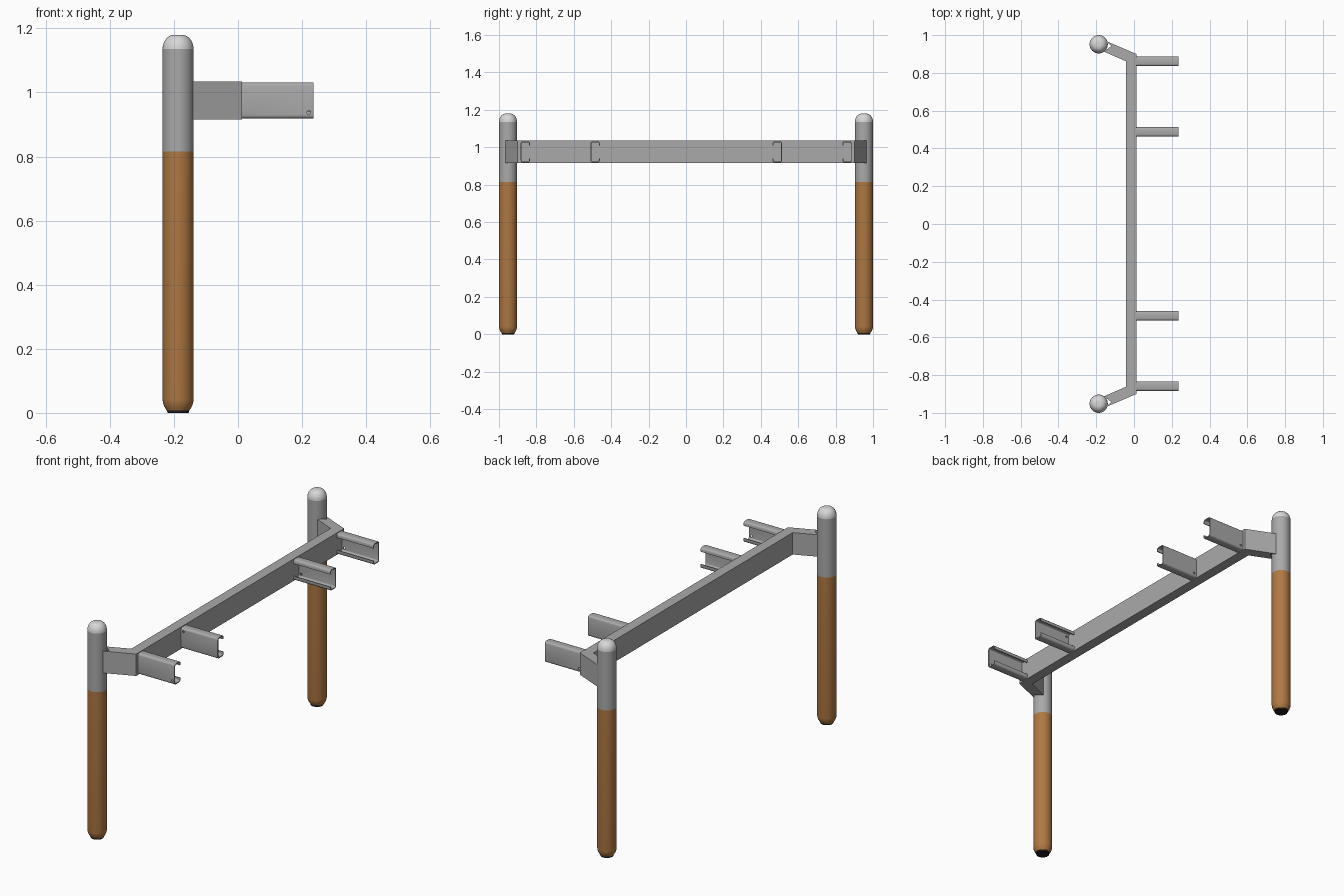
import bpy, bmesh, math
from mathutils import Matrix

if "Cube" in bpy.data.objects:
    bpy.data.objects.remove(bpy.data.objects["Cube"])


def material(name, rgb):
    m = bpy.data.materials.new(name)
    m.diffuse_color = (*rgb, 1)
    m.use_nodes = True
    m.node_tree.nodes["Principled BSDF"].inputs["Base Color"].default_value = m.diffuse_color
    return m


STEEL = material("steel grey", (0.40, 0.40, 0.40))
CAP = material("light grey", (0.68, 0.68, 0.68))
WOOD = material("wood brown", (0.43, 0.19, 0.055))
RUBBER = material("black rubber", (0.012, 0.012, 0.012))


def finish(name, bm, mat, smooth=None):
    bmesh.ops.recalc_face_normals(bm, faces=bm.faces)
    me = bpy.data.meshes.new(name)
    bm.to_mesh(me)
    bm.free()
    me.materials.append(mat)
    ob = bpy.data.objects.new(name, me)
    bpy.context.collection.objects.link(ob)
    if smooth:
        bpy.ops.object.select_all(action='DESELECT')
        ob.select_set(True)
        bpy.context.view_layer.objects.active = ob
        bpy.ops.object.shade_smooth_by_angle(angle=math.radians(smooth))
    return ob


def lathe(name, profile, x, y, mat, n=32):
    """Closed solid of revolution from (radius, z) pairs, bottom to top."""
    bm = bmesh.new()
    rings = [[bm.verts.new((x + r * math.cos(2 * math.pi * i / n),
                            y + r * math.sin(2 * math.pi * i / n), z))
              for i in range(n)] for r, z in profile]
    for a, b in zip(rings, rings[1:]):
        for i in range(n):
            j = (i + 1) % n
            bm.faces.new((a[i], a[j], b[j], b[i]))
    bm.faces.new(rings[0])
    bm.faces.new(rings[-1])
    return finish(name, bm, mat, 40)


def extrude(name, outline, offset, mat, smooth=None):
    """Prism from a list of 3D outline points pushed along an offset."""
    bm = bmesh.new()
    face = bm.faces.new([bm.verts.new(p) for p in outline])
    new = bmesh.ops.extrude_face_region(bm, geom=[face])["geom"]
    bmesh.ops.translate(bm, vec=offset,
                        verts=[v for v in new if isinstance(v, bmesh.types.BMVert)])
    return finish(name, bm, mat, smooth)


R, PX, PY = 0.0485, -0.187, 0.9515
Z0, Z1 = 0.915, 1.035
X0, X1 = -0.043, 0.013

for s, side in ((-1, "front"), (1, "back")):
    # post: rubber foot, wooden leg, steel sleeve, rounded cap
    y = s * PY
    lathe(side + "_foot", [(0.033, 0), (0.035, 0.012)], PX, y, RUBBER)
    lathe(side + "_wood_post", [(0.036, 0.008), (0.043, 0.02), (0.047, 0.031),
                                (R, 0.042), (R, 0.815)], PX, y, WOOD)
    lathe(side + "_steel_sleeve", [(R, 0.815), (R, 1.135)], PX, y, STEEL)
    dome = [(0.012 + 0.0365 * math.cos(a), 1.135 + 0.045 * math.sin(a))
            for a in (math.radians(11.25 * k) for k in range(9))]
    lathe(side + "_post_cap", dome, PX, y, CAP)

    # angled arm, mitred to the rail and notched around the post
    arm = [(X1, 0.90), (-0.142, 0.966), (-0.121, 0.942), (-0.158, 0.912), (X0, 0.862)]
    extrude(side + "_arm", [(px, s * py, Z0) for px, py in arm], (0, 0, Z1 - Z0), STEEL)

# main cross rail with mitred ends
rail = [(X1, -0.90), (X1, 0.90), (X0, 0.862), (X0, -0.862)]
extrude("cross_rail", [(x, y, Z0) for x, y in rail], (0, 0, Z1 - Z0), STEEL)


def channel_outline(w, h, lip, t, r):
    """Lipped C section; web at u = 0, opening towards +u, centred on v = 0."""
    def arc(cu, cv, rad, a0):
        return [(cu + rad * math.cos(math.radians(a0 + d)),
                 cv + rad * math.sin(math.radians(a0 + d))) for d in (0, 30, 60, 90)]
    k = h / 2 - r
    outer = [(w, h / 2 - lip)] + arc(w - r, k, r, 0) + arc(r, k, r, 90)
    inner = [(w - t, h / 2 - lip)] + arc(w - r, k, r - t, 0) + arc(r, k, r - t, 90)

    def flip(p):
        return [(u, -v) for u, v in reversed(p)]
    path_out = outer + flip(outer)
    path_in = inner + flip(inner)
    return path_out + path_in[::-1]


# four lipped channel brackets, webs facing the ends, each with a bolt hole
section = channel_outline(0.05, 0.113, 0.022, 0.005, 0.011)
ZC, X_END = 0.975, 0.235
brackets = (("front_outer_bracket", -1, 0.884, (0.221, 0.938)),
            ("front_inner_bracket", -1, 0.511, (0.027, 1.012)),
            ("back_outer_bracket", 1, 0.886, (0.027, 0.938)),
            ("back_inner_bracket", 1, 0.513, (0.027, 0.938)))
for name, s, y, (hx, hz) in brackets:
    ob = extrude(name, [(X1, s * (y - u), ZC + v) for u, v in section],
                 (X_END - X1, 0, 0), STEEL, 35)
    bm = bmesh.new()
    bmesh.ops.create_cone(bm, cap_ends=True, segments=12, radius1=0.006, radius2=0.006,
                          depth=0.02, matrix=Matrix.Translation((hx, s * y, hz))
                          @ Matrix.Rotation(math.pi / 2, 4, 'X'))
    cutter = finish(name + "_hole_cutter", bm, STEEL)
    cutter.hide_render = True
    cutter.hide_set(True)
    mod = ob.modifiers.new("bolt hole", 'BOOLEAN')
    mod.operation = 'DIFFERENCE'
    mod.solver = 'EXACT'
    mod.object = cutter
